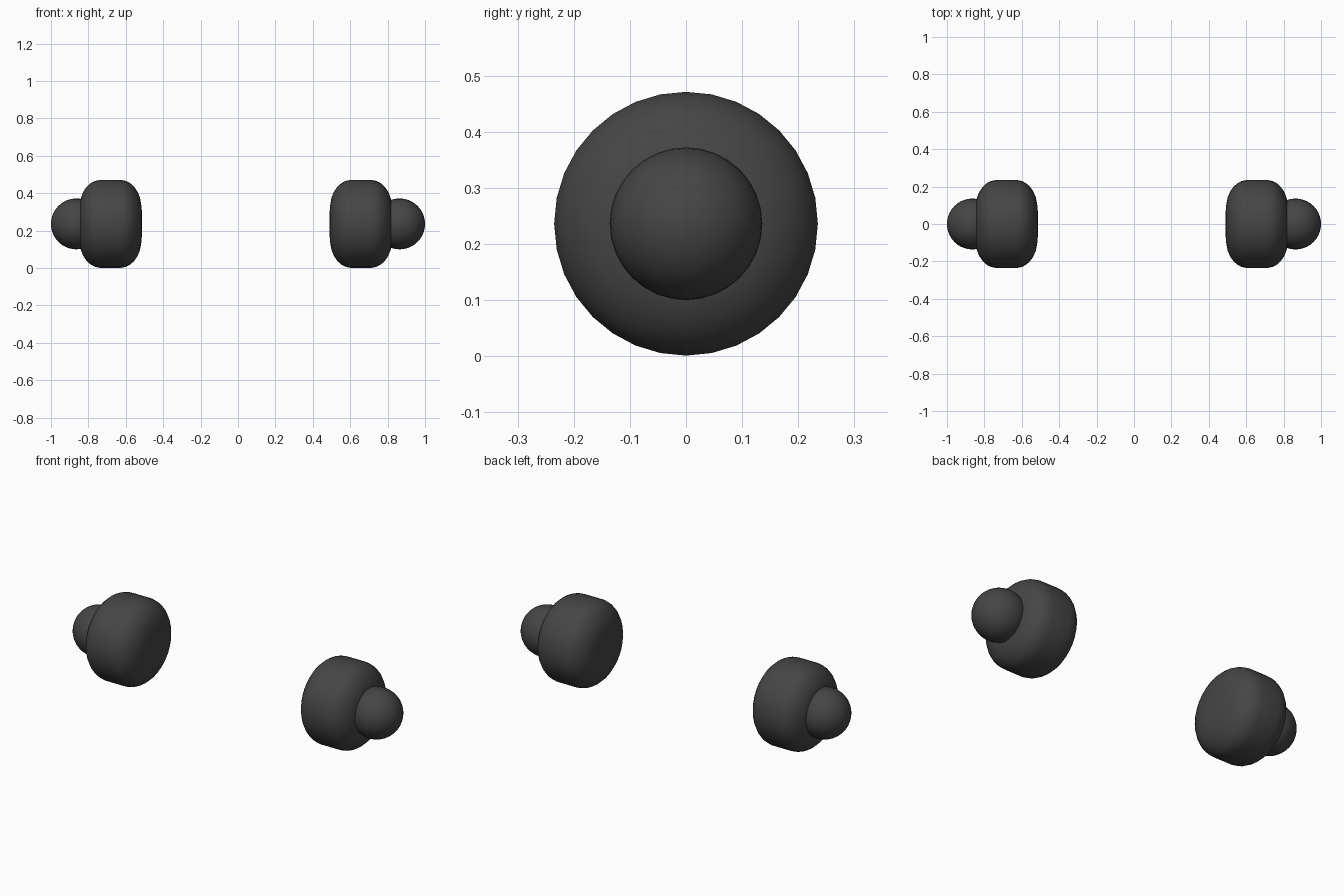
import bpy, bmesh, math
from mathutils import Matrix

if "Cube" in bpy.data.objects:
    bpy.data.objects.remove(bpy.data.objects["Cube"])

dark = bpy.data.materials.new("dark_grey")
dark.diffuse_color = (0.06, 0.06, 0.06, 1)
dark.use_nodes = True
dark.node_tree.nodes["Principled BSDF"].inputs["Base Color"].default_value = dark.diffuse_color

AXLE_Z = 0.236


def finish(bm, name, x):
    bmesh.ops.recalc_face_normals(bm, faces=bm.faces)
    me = bpy.data.meshes.new(name)
    bm.to_mesh(me)
    bm.free()
    me.materials.append(dark)
    for p in me.polygons:
        p.use_smooth = True
    ob = bpy.data.objects.new(name, me)
    ob.location = (x, 0, AXLE_Z)
    bpy.context.collection.objects.link(ob)


def wheel(name, x, segs=32):
    # half profile (axial offset, radius): flat tread, rounded shoulder, shallow domed side
    half = [(0.055, 0.235), (0.082, 0.230), (0.105, 0.218), (0.127, 0.198),
            (0.145, 0.172), (0.158, 0.140), (0.166, 0.095), (0.169, 0.048)]
    prof = [(-a, r) for a, r in reversed(half)] + half
    bm = bmesh.new()
    rings = [[bm.verts.new((a, r * math.sin(2 * math.pi * i / segs),
                            r * math.cos(2 * math.pi * i / segs)))
              for i in range(segs)] for a, r in prof]
    for p, q in zip(rings, rings[1:]):
        for i in range(segs):
            j = (i + 1) % segs
            bm.faces.new((p[i], p[j], q[j], q[i]))
    # close both sides with a fan
    for ring, a in ((rings[0], -0.17), (rings[-1], 0.17)):
        c = bm.verts.new((a, 0, 0))
        for i in range(segs):
            bm.faces.new((ring[i], ring[(i + 1) % segs], c))
    finish(bm, name, x)


def hub(name, x):
    # ball-shaped cap with its poles along the axle
    bm = bmesh.new()
    bmesh.ops.create_uvsphere(bm, u_segments=32, v_segments=20, radius=0.136,
                              matrix=Matrix.Rotation(math.pi / 2, 4, 'Y'))
    finish(bm, name, x)


for side, wheel_x, hub_x in (("left", -0.682, -0.864), ("right", 0.658, 0.864)):
    wheel(side + "_wheel", wheel_x)
    hub(side + "_hub_cap", hub_x)
